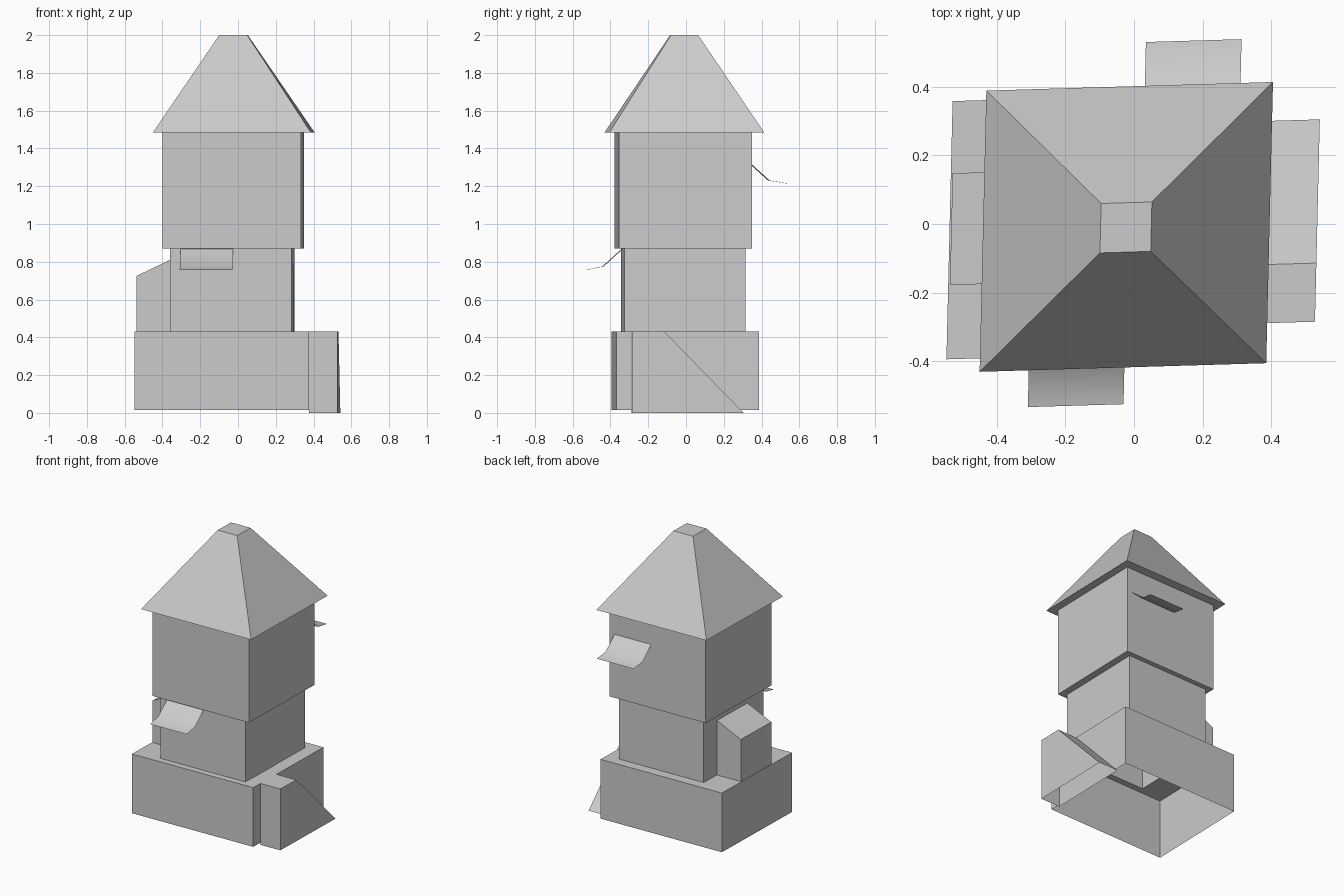
import bpy, bmesh, math
from mathutils import Matrix

if "Cube" in bpy.data.objects:
    bpy.data.objects.remove(bpy.data.objects["Cube"])

# The whole tower is slightly skewed in plan
SKEW = Matrix(((1, 0.024, 0, 0), (0.03, 1, 0, 0), (0, 0, 1, 0), (0, 0, 0, 1)))


def finish(name, bm, smooth=False):
    bmesh.ops.recalc_face_normals(bm, faces=bm.faces)
    me = bpy.data.meshes.new(name)
    bm.to_mesh(me)
    bm.free()
    me.transform(SKEW)
    for p in me.polygons:
        p.use_smooth = smooth
    ob = bpy.data.objects.new(name, me)
    bpy.context.collection.objects.link(ob)
    return ob


def loft(name, rings, cap=False):
    """Rectangular shell through rings of (centre x, centre y, half x, half y, z)."""
    bm = bmesh.new()
    loops = [[bm.verts.new((cx + sx * hx, cy + sy * hy, z))
              for sx, sy in ((-1, -1), (1, -1), (1, 1), (-1, 1))]
             for cx, cy, hx, hy, z in rings]
    for a, b in zip(loops, loops[1:]):
        for i in range(4):
            j = (i + 1) % 4
            bm.faces.new((a[i], a[j], b[j], b[i]))
    if cap:
        bm.faces.new(loops[-1])
    return finish(name, bm)


def sweep(name, profile, offset, closed, smooth=False):
    """Extrude a profile by offset; closed profiles get end faces and no bottom edge."""
    bm = bmesh.new()
    a = [bm.verts.new(p) for p in profile]
    b = [bm.verts.new([p[k] + offset[k] for k in range(3)]) for p in profile]
    for i in range(len(a) - 1):
        bm.faces.new((a[i], a[i + 1], b[i + 1], b[i]))
    if closed:
        bm.faces.new(a)
        bm.faces.new(b)
    return finish(name, bm, smooth)


# Plan rectangles: centre x, centre y, half x, half y
base = (-0.077, -0.002, 0.461, 0.3765)
lower = (-0.0296, -0.0141, 0.322, 0.32)
upper = (-0.0247, -0.0128, 0.366, 0.353)
eave = (-0.0223, -0.0078, 0.418, 0.41)
peak = (-0.0233, -0.0093, 0.074, 0.072)

# Stacked storeys, each closing with a ledge to the next outline
loft("base", [base + (0.015,), base + (0.43,), lower + (0.43,)])
loft("lower_storey", [lower + (0.43,), lower + (0.87,), upper + (0.87,)])
loft("upper_storey", [upper + (0.87,), upper + (1.485,), eave + (1.485,)])
loft("roof", [eave + (1.485,), peak + (2.0,)], cap=True)

# Side landing with a ramp going down to the back
sweep("ramp", [(0.384, -0.301, 0), (0.384, -0.301, 0.43),
               (0.384, -0.13, 0.43), (0.384, 0.289, 0)], (0.151, 0, 0), True)

# Lean-to with a sloping roof on the left
sweep("lean_to", [(-0.533, -0.162, 0.43), (-0.533, -0.162, 0.725),
                  (-0.352, -0.162, 0.812), (-0.352, -0.162, 0.43)],
      (0, 0.326, 0), True)

# Bent sheet awnings
for name, x, pts in (
        ("front_awning", -0.297, ((-0.334, 0.867), (-0.435, 0.775), (-0.525, 0.756))),
        ("back_awning", 0.022, ((0.340, 1.315), (0.434, 1.23), (0.530, 1.215)))):
    sweep(name, [(x, y, z) for y, z in pts], (0.279, 0, 0), False, smooth=True)

# Arched door panel, flush with the right wall
bm = bmesh.new()
dx, dy, r = 0.2945, -0.147, 0.117
arch = [(dy + r * math.cos(t * math.pi / 12), 0.683 + r * math.sin(t * math.pi / 12))
        for t in range(13)]
outline = [(dy + r, 0.43)] + arch + [(dy - r, 0.43)]
bm.faces.new([bm.verts.new((dx, y, z)) for y, z in outline])
door = finish("door", bm)
if door.data.polygons[0].normal.x < 0:
    door.data.flip_normals()
